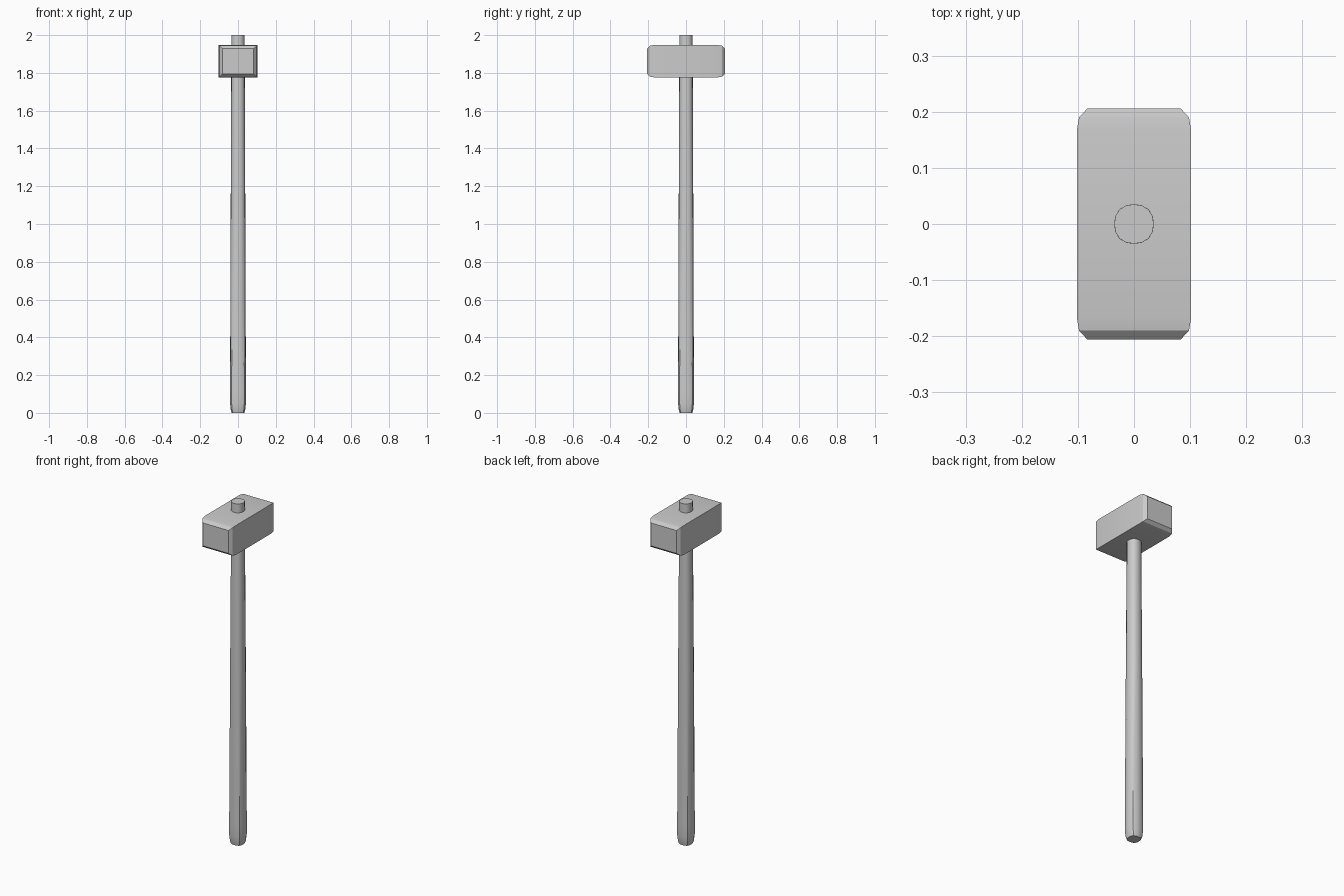
import bpy, math

if "Cube" in bpy.data.objects:
    bpy.data.objects.remove(bpy.data.objects["Cube"])

grey = bpy.data.materials.new("plain grey")
grey.diffuse_color = (0.6, 0.6, 0.6, 1)
grey.use_nodes = True
grey.node_tree.nodes["Principled BSDF"].inputs["Base Color"].default_value = grey.diffuse_color


def loft(name, rings, angle):
    """Skin a stack of equal-length rings and close both ends."""
    n = len(rings[0])
    verts = [p for ring in rings for p in ring]
    faces = [tuple(reversed(range(n))),
             tuple(range(len(verts) - n, len(verts)))]
    for k in range(len(rings) - 1):
        for i in range(n):
            j = (i + 1) % n
            faces.append((k * n + i, k * n + j, (k + 1) * n + j, (k + 1) * n + i))
    mesh = bpy.data.meshes.new(name)
    mesh.from_pydata(verts, [], faces)
    mesh.materials.append(grey)
    obj = bpy.data.objects.new(name, mesh)
    bpy.context.collection.objects.link(obj)
    bpy.ops.object.select_all(action='DESELECT')
    obj.select_set(True)
    bpy.context.view_layer.objects.active = obj
    bpy.ops.object.shade_smooth_by_angle(angle=math.radians(angle))
    return obj


def rounded_ring(z, r, power, sides=16):
    """Cross-section between a circle (power 2) and a square."""
    ring = []
    for i in range(sides):
        a = 2 * math.pi * i / sides
        c, s = math.cos(a), math.sin(a)
        k = r / (abs(c) ** power + abs(s) ** power) ** (1 / power)
        ring.append((c * k, s * k, z))
    return ring


def head_ring(y, inset):
    """Rectangular section of the head, shrunk by inset."""
    x, low, high = 0.102 - inset, 1.776 + inset, 1.948 - inset
    return [(-x, y, low), (-x, y, high), (x, y, high), (x, y, low)]


# Handle: rounded-square grip tapering to a nearly round top
loft("handle", [rounded_ring(*s) for s in (
    (0.0, 0.034, 3.1), (0.015, 0.038, 3.1), (0.05, 0.042, 3.1),
    (0.12, 0.042, 3.1), (1.0, 0.039, 2.7), (1.78, 0.036, 2.3),
    (2.0, 0.035, 2.3))], 35)

# Head: block with eased and chamfered striking ends
half = [(0.206, 0.019), (0.19, 0.004), (0.166, 0.0)]
sections = [(-y, i) for y, i in half] + [(y, i) for y, i in reversed(half)]
loft("hammer_head", [head_ring(y, i) for y, i in sections], 30)
